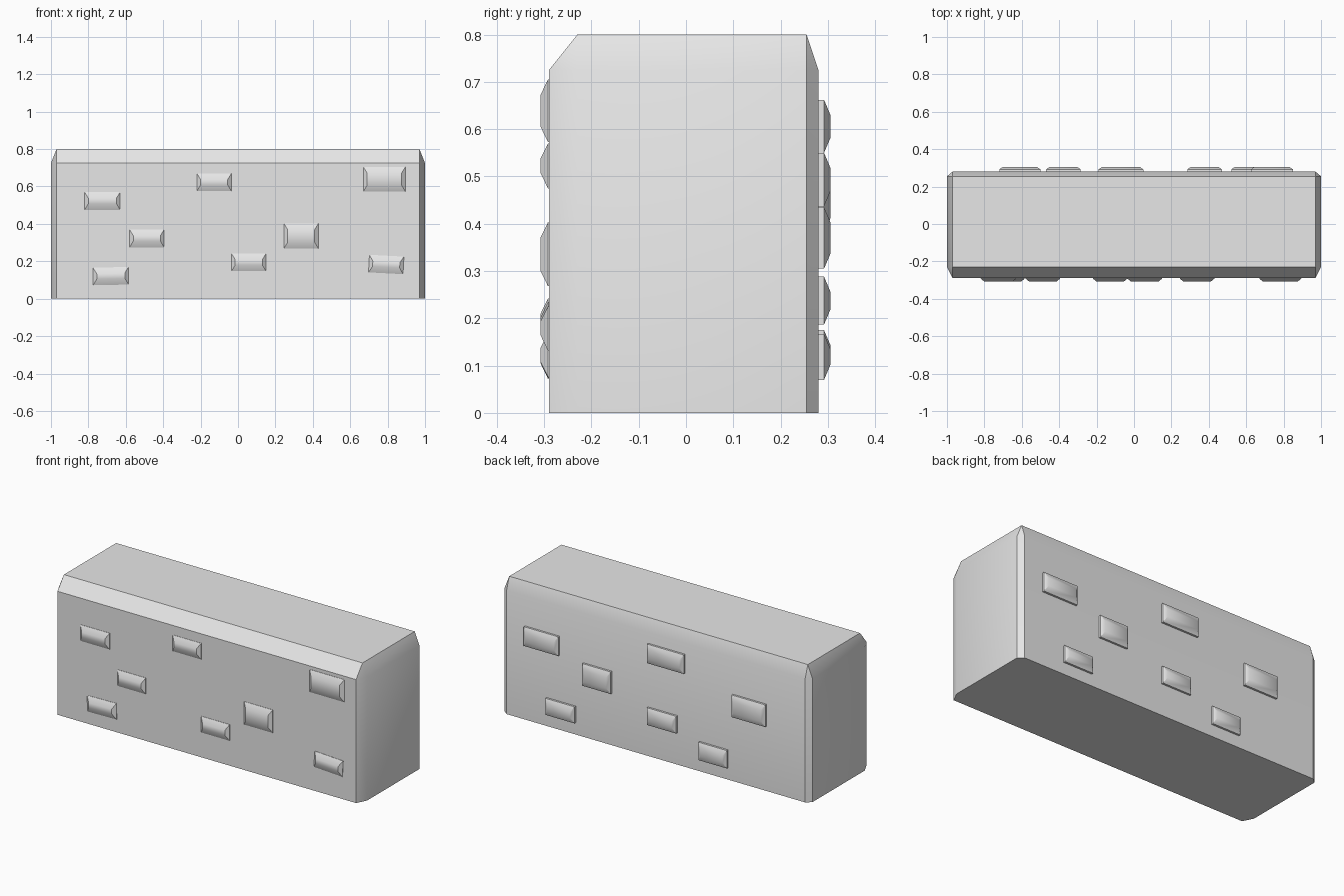
import bpy
import bmesh
from math import radians
from itertools import product
from mathutils import Matrix, Vector

cube = bpy.data.objects.get("Cube")
if cube:
    bpy.data.objects.remove(cube, do_unlink=True)

stone = bpy.data.materials.new("light_grey_stone")
stone.use_nodes = True
stone.diffuse_color = (0.8, 0.8, 0.8, 1)
stone.node_tree.nodes["Principled BSDF"].inputs["Base Color"].default_value = (0.8, 0.8, 0.8, 1)


def hull_object(name, points, location=(0, 0, 0), tilt=0):
    """Convex solid around the points, smooth with sharp edges kept."""
    bm = bmesh.new()
    for p in points:
        bm.verts.new(p)
    bmesh.ops.convex_hull(bm, input=bm.verts)
    bmesh.ops.dissolve_limit(bm, angle_limit=radians(1), verts=bm.verts, edges=bm.edges)
    bmesh.ops.recalc_face_normals(bm, faces=bm.faces)
    bm.transform(Matrix.Translation(location) @ Matrix.Rotation(radians(tilt), 4, "Y"))
    mesh = bpy.data.meshes.new(name)
    bm.to_mesh(mesh)
    bm.free()
    mesh.materials.append(stone)
    obj = bpy.data.objects.new(name, mesh)
    bpy.context.collection.objects.link(obj)
    bpy.ops.object.select_all(action="DESELECT")
    obj.select_set(True)
    bpy.context.view_layer.objects.active = obj
    bpy.ops.object.shade_smooth_by_angle(angle=radians(38))
    return obj


# Wall block: chamfered upright and top edges, plain bottom edges
wall = []
for sx, (y, y_in) in product((-1, 1), ((-0.29, -0.23), (0.28, 0.255))):
    for z in (0, 0.725):
        wall += [(sx, y_in, z), (sx * 0.97, y, z)]
    wall.append((sx * 0.97, y_in, 0.8))
hull_object("wall_block", wall)


def brick(name, side, x0, x1, z0, z1, tilt=0):
    """Raised brick with a tapered face; side is -1 for front, 1 for back."""
    hx, hz = (x1 - x0) / 2, (z1 - z0) / 2
    straight, outer = (0.292, 0.308) if side < 0 else (0.292, 0.306)
    points = []
    for sx, sz in product((-1, 1), repeat=2):
        points += [(sx * hx, side * y, sz * hz) for y in (0.24, straight)]
        points.append((sx * (hx - 0.02), side * outer, sz * (hz - 0.033)))
    hull_object(name, points, Vector(((x0 + x1) / 2, 0, (z0 + z1) / 2)), tilt)


# Bricks standing out of the front
front_bricks = [
    (-0.82, -0.63, 0.475, 0.57), (-0.22, -0.035, 0.575, 0.67),
    (0.67, 0.895, 0.573, 0.705), (-0.58, -0.395, 0.275, 0.37),
    (0.245, 0.43, 0.268, 0.403), (-0.035, 0.15, 0.147, 0.242),
    (0.70, 0.885, 0.136, 0.23, 3), (-0.775, -0.585, 0.074, 0.168, -1),
]
for i, spec in enumerate(front_bricks, 1):
    brick(f"front_brick_{i}", -1, *spec)

# Bricks standing out of the back
back_bricks = [
    (0.625, 0.85, 0.437, 0.55), (0.285, 0.47, 0.305, 0.435),
    (0.52, 0.71, 0.07, 0.167), (-0.19, 0.05, 0.55, 0.662),
    (-0.14, 0.05, 0.187, 0.288), (-0.72, -0.50, 0.38, 0.51),
    (-0.47, -0.285, 0.07, 0.175),
]
for i, spec in enumerate(back_bricks, 1):
    brick(f"back_brick_{i}", 1, *spec)
